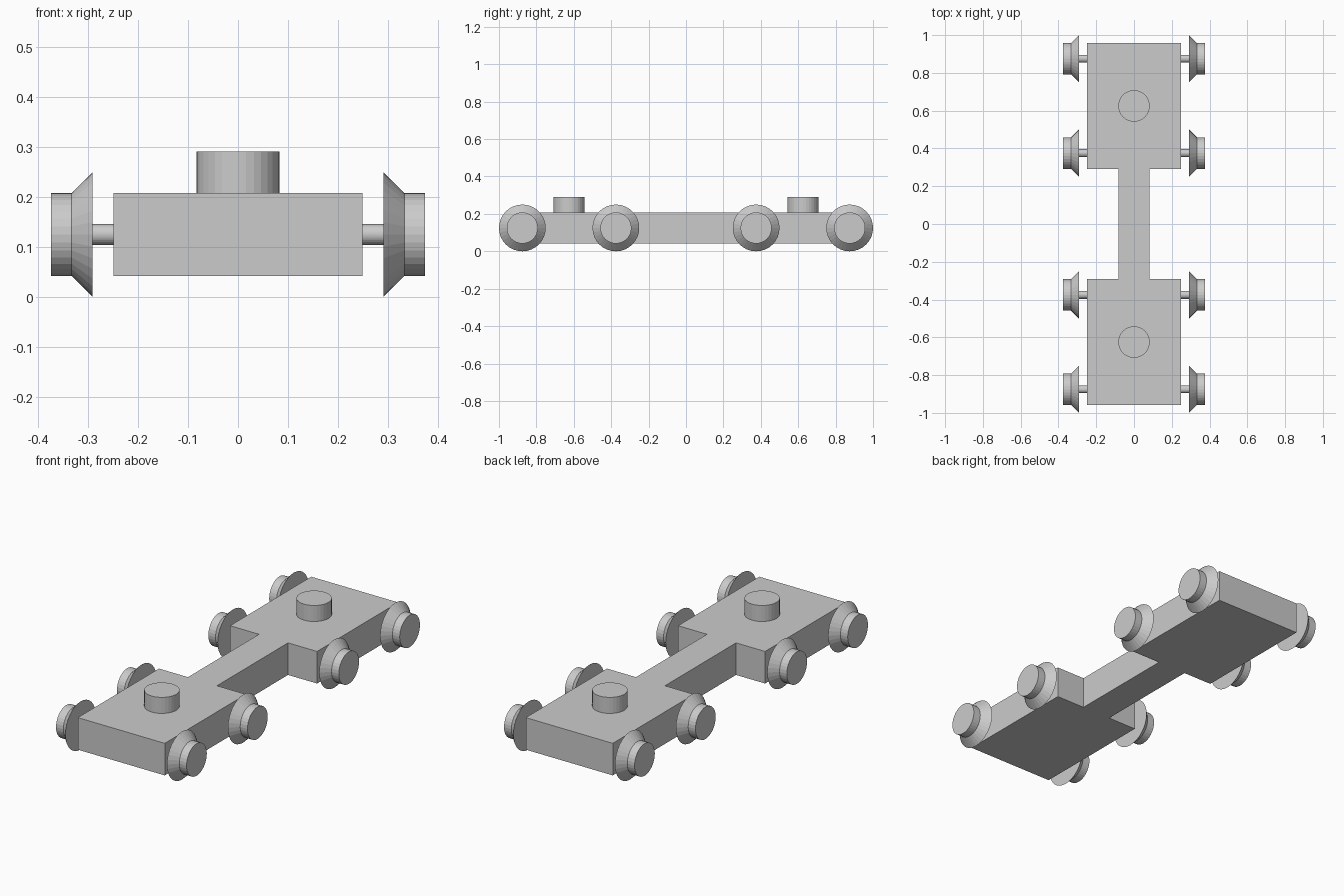
import bpy, bmesh, math

if "Cube" in bpy.data.objects:
    bpy.data.objects.remove(bpy.data.objects["Cube"])

U = 1 / 24      # model grid unit
SIDES = 32

grey = bpy.data.materials.new("light grey")
grey.diffuse_color = (0.6, 0.6, 0.6, 1)
grey.use_nodes = True
grey.node_tree.nodes["Principled BSDF"].inputs["Base Color"].default_value = grey.diffuse_color


def finish(name, bm):
    bmesh.ops.recalc_face_normals(bm, faces=bm.faces)
    mesh = bpy.data.meshes.new(name)
    bm.to_mesh(mesh)
    bm.free()
    mesh.materials.append(grey)
    obj = bpy.data.objects.new(name, mesh)
    bpy.context.collection.objects.link(obj)
    return obj


def lathe(name, profile, axis, origin):
    """Capped turned part from (distance along axis, radius) pairs."""
    bm = bmesh.new()
    rings = []
    for d, r in profile:
        ring = []
        for i in range(SIDES):
            a = 2 * math.pi * i / SIDES
            c, s = r * math.cos(a), r * math.sin(a)
            p = (d, c, s) if axis == 'X' else (c, s, d)
            ring.append(bm.verts.new([o + v * U for o, v in zip(origin, p)]))
        rings.append(ring)
    for lo, hi in zip(rings, rings[1:]):
        for i in range(SIDES):
            j = (i + 1) % SIDES
            bm.faces.new((lo[i], lo[j], hi[j], hi[i]))
    bm.faces.new(rings[0])
    bm.faces.new(rings[-1])
    return finish(name, bm)


# Chassis: two wide decks joined by a narrow bar, extruded as one outline
quarter = [(2, 7), (6, 7), (6, 23)]
right = [(x, -y) for x, y in reversed(quarter)] + quarter
outline = right + [(-x, y) for x, y in reversed(right)]
bm = bmesh.new()
base = bm.faces.new([bm.verts.new((x * U, y * U, U)) for x, y in outline])
top = bmesh.ops.extrude_face_region(bm, geom=[base], use_keep_orig=True)
bmesh.ops.translate(bm, vec=(0, 0, 4 * U),
                    verts=[v for v in top["geom"] if isinstance(v, bmesh.types.BMVert)])
finish("chassis", bm)

# Pivot pegs on top of each deck
for y in (-15, 15):
    lathe("pivot_peg", [(5, 2), (7, 2)], 'Z', (0, y * U, 0))

# Flanged wheels on stub axles
for y in (-21, -9, 9, 21):
    for side in (-1, 1):
        centre = (0, y * U, 3 * U)
        lathe("axle", [(side * 6, 0.5), (side * 7, 0.5)], 'X', centre)
        lathe("wheel", [(side * 7, 3), (side * 8, 2), (side * 9, 2)], 'X', centre)
